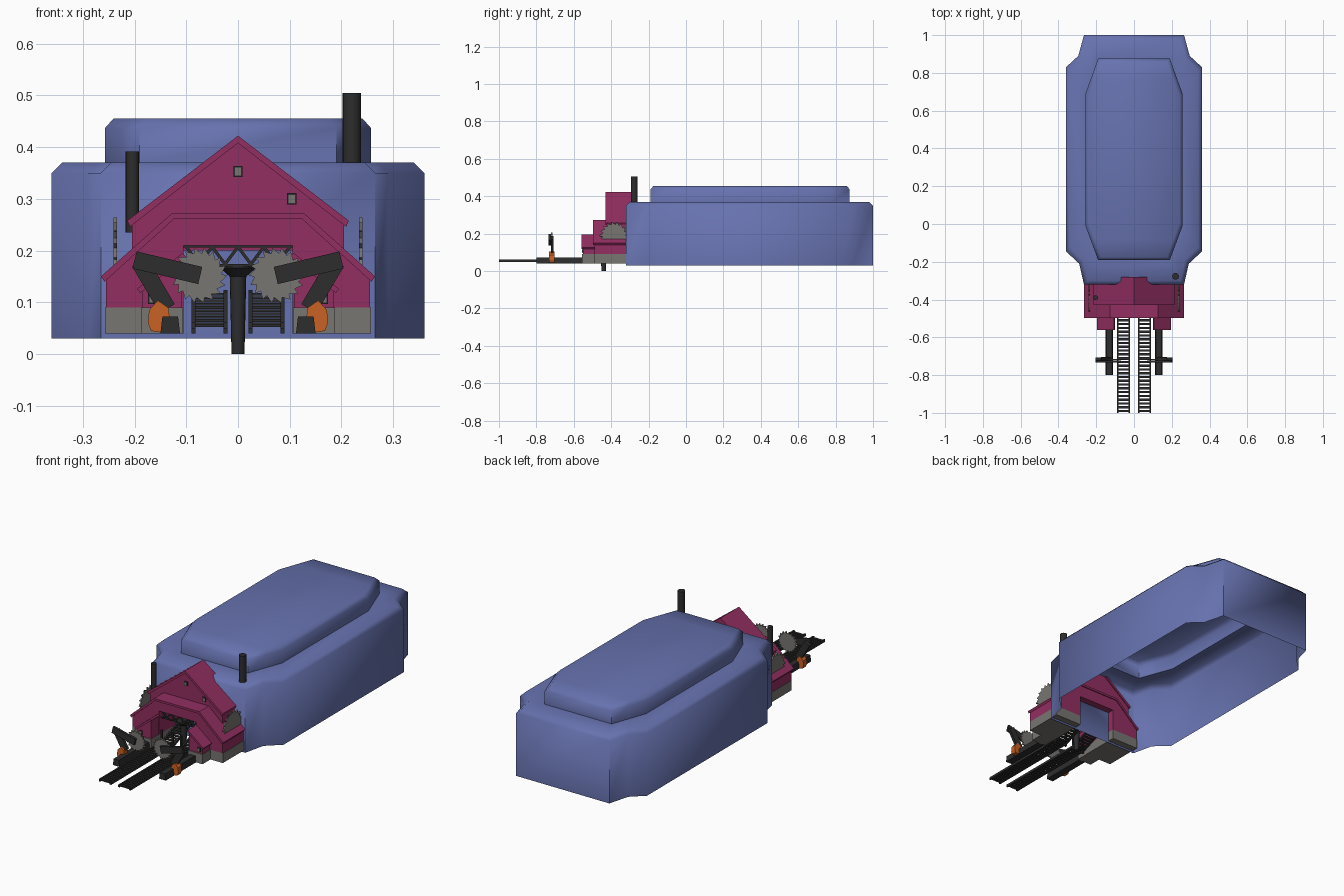
import bpy, bmesh, math
from mathutils import Vector, Matrix

cube = bpy.data.objects.get("Cube")
if cube:
    bpy.data.objects.remove(cube, do_unlink=True)


def material(name, rgb):
    m = bpy.data.materials.new(name)
    m.use_nodes = True
    m.diffuse_color = (*rgb, 1)
    m.node_tree.nodes["Principled BSDF"].inputs["Base Color"].default_value = (*rgb, 1)
    return m


BLUE = material("blue_shell", (0.135, 0.17, 0.43))
RED = material("maroon_siding", (0.29, 0.028, 0.12))
GREY = material("grey_stone", (0.19, 0.18, 0.17))
DARK = material("dark_iron", (0.026, 0.026, 0.026))
ORANGE = material("orange_drum", (0.58, 0.12, 0.018))
SIDES = (1, -1)


def finish(name, bm, mat, smooth=None):
    bmesh.ops.recalc_face_normals(bm, faces=bm.faces)
    mesh = bpy.data.meshes.new(name)
    bm.to_mesh(mesh)
    bm.free()
    mesh.materials.append(mat)
    ob = bpy.data.objects.new(name, mesh)
    bpy.context.collection.objects.link(ob)
    if smooth:
        bpy.ops.object.select_all(action='DESELECT')
        ob.select_set(True)
        bpy.context.view_layer.objects.active = ob
        bpy.ops.object.shade_smooth_by_angle(angle=math.radians(smooth))
    return ob


def prism(bm, pts, a, b, axis="y"):
    """Extrude a profile from a to b along the axis; the profile is (x, z) or (y, z)."""
    def place(p, d):
        return (p[0], d, p[1]) if axis == "y" else (d, p[0], p[1])
    lo = [bm.verts.new(place(p, a)) for p in pts]
    hi = [bm.verts.new(place(p, b)) for p in pts]
    bm.faces.new(lo)
    bm.faces.new(hi)
    n = len(pts)
    for i in range(n):
        j = (i + 1) % n
        bm.faces.new((lo[i], lo[j], hi[j], hi[i]))


def box(bm, x0, x1, y0, y1, z0, z1):
    prism(bm, [(x0, z0), (x1, z0), (x1, z1), (x0, z1)], y0, y1)


def bar(bm, p, q, width, a, b, axis="y"):
    """Straight bar between two profile points."""
    p, q = Vector(p), Vector(q)
    d = (q - p).normalized()
    n = Vector((-d.y, d.x)) * width / 2
    prism(bm, [p + n, q + n, q - n, p - n], a, b, axis)


def tube(bm, x, y, z0, z1, r0, r1):
    bmesh.ops.create_cone(bm, cap_ends=True, segments=16, radius1=r0, radius2=r1,
                          depth=z1 - z0, matrix=Matrix.Translation((x, y, (z0 + z1) / 2)))


def flip(pts, s):
    return [(s * x, z) for x, z in pts]


def mirrored(half):
    """Complete a symmetric profile from its +x half."""
    return half + flip(half[::-1], -1)


def saw(name, c, r, a, b, axis):
    bm = bmesh.new()
    pts = []
    for i in range(18):
        t = 2 * math.pi * i / 18
        for rr, dt in ((r, 0), (r * 0.8, 0.06)):
            pts.append((c[0] + rr * math.cos(t + dt), c[1] + rr * math.sin(t + dt)))
    prism(bm, pts, a, b, axis)
    finish(name, bm, GREY)


# Open-bottomed hall shell, lofted from rings
def ring(front, back, z, inset=0.0):
    def pull(p):
        return p[0] - inset, p[1] - math.copysign(inset, p[1] - 0.34)
    right = [pull(p) for p in front + back[::-1]]
    return [(x, y, z) for x, y in right] + [(-x, y, z) for x, y in right[::-1]]


wall_front = [(0.265, -0.32), (0.29, -0.21), (0.36, -0.145)]
wall_back = [(0.265, 1.0), (0.295, 0.89), (0.36, 0.83)]
top_front = [(0.19, -0.19), (0.2235, -0.1), (0.257, -0.01)]
top_back = [(0.19, 0.875), (0.2235, 0.7825), (0.257, 0.69)]
bm = bmesh.new()
rings = [ring(wall_front, wall_back, 0.03), ring(wall_front, wall_back, 0.35),
         ring(wall_front, wall_back, 0.37, 0.02), ring(top_front, top_back, 0.37),
         ring(top_front, top_back, 0.437), ring(top_front, top_back, 0.455, 0.016)]
loops = [[bm.verts.new(p) for p in r] for r in rings]
for low, high in zip(loops, loops[1:]):
    for i in range(len(low)):
        j = (i + 1) % len(low)
        bm.faces.new((low[i], low[j], high[j], high[i]))
bm.faces.new(loops[-1])
finish("hall_shell", bm, BLUE, 60)

# Mill house: stone footings, walls around the doorway, roofs
bm = bmesh.new()
for s in SIDES:
    box(bm, s * 0.105, s * 0.257, -0.49, -0.285, 0.04, 0.09)
    box(bm, s * 0.106, s * 0.187, -0.555, -0.49, 0.04, 0.09)
finish("stone_footings", bm, GREY)

bm = bmesh.new()
prism(bm, mirrored([(0.105, 0.21), (0.105, 0.09), (0.255, 0.09), (0.255, 0.148), (0.125, 0.262)]),
      -0.49, -0.285)
finish("lower_walls", bm, RED)

bm = bmesh.new()
prism(bm, mirrored([(0.258, 0.14), (0.265, 0.15), (0.128, 0.272)])
      [:3] + flip([(0.128, 0.272), (0.265, 0.15), (0.258, 0.14)], -1)
      + mirrored([(0.124, 0.261)])[::-1], -0.498, -0.28)
finish("lower_roof", bm, RED)

bm = bmesh.new()
prism(bm, mirrored([(0.205, 0.2), (0.205, 0.25), (0.001, 0.408)]), -0.42, -0.285)
finish("gable_walls", bm, RED)

bm = bmesh.new()
prism(bm, [(0, 0.422), (0.214, 0.258), (0.209, 0.246), (0, 0.408),
           (-0.209, 0.246), (-0.214, 0.258)], -0.43, -0.28)
finish("gable_roof", bm, RED)

# Porch sheds either side of the doorway
bm = bmesh.new()
for s in SIDES:
    prism(bm, flip([(0.108, 0.09), (0.185, 0.09), (0.185, 0.125), (0.108, 0.188)], s), -0.55, -0.49)
    bar(bm, (s * 0.104, 0.192), (s * 0.192, 0.122), 0.01, -0.56, -0.49)
finish("porch_sheds", bm, RED)

# Windows: dark frames with pale panes
for part, mat, grow, depth in (("window_frames", DARK, 0.003, 0.004), ("window_panes", GREY, 0, 0.006)):
    bm = bmesh.new()
    for x, z, y in ((0, 0.353, -0.42), (0.104, 0.3, -0.42), (0.165, 0.108, -0.55), (-0.165, 0.108, -0.55)):
        w, h = 0.006 + grow, 0.008 + grow
        box(bm, x - w, x + w, y - depth, y, z - h, z + h)
    finish(part, bm, mat)

# Chimneys
for name, x, y, z0, z1, r in (("tall_chimney", 0.22, -0.277, 0.3, 0.505, 0.018),
                              ("short_chimney", -0.204, -0.39, 0.235, 0.392, 0.013)):
    bm = bmesh.new()
    tube(bm, x, y, z0, z1, r, r)
    finish(name, bm, DARK, 40)

# Centre post with flared head
bm = bmesh.new()
tube(bm, 0, -0.44, 0, 0.15, 0.0125, 0.016)
tube(bm, 0, -0.44, 0.15, 0.166, 0.016, 0.034)
tube(bm, 0, -0.44, 0.166, 0.174, 0.034, 0.034)
finish("centre_post", bm, DARK, 40)

# Doorway truss
bm = bmesh.new()
for z in (0.172, 0.209):
    bar(bm, (-0.105, z), (0.105, z), 0.005, -0.475, -0.465)
for i in range(8):
    x = -0.1 + i * 0.025
    z0, z1 = (0.207, 0.174) if i % 2 == 0 else (0.174, 0.207)
    bar(bm, (x, z0), (x + 0.025, z1), 0.006, -0.475, -0.465)
finish("doorway_truss", bm, DARK)

# Feed tracks: rails and slats, flat outside and climbing indoors
knee, top = (-0.49, 0.055), (-0.33, 0.118)
for s, side in zip(SIDES, ("left", "right")):
    bm = bmesh.new()
    for x in (0.024, 0.086):
        a, b = s * (x - 0.004), s * (x + 0.004)
        bar(bm, (-1.0, 0.055), knee, 0.012, a, b, "x")
        bar(bm, knee, top, 0.012, a, b, "x")
        box(bm, a, b, -0.5, -0.49, 0.04, 0.12)
    for i in range(26):
        y = -0.996 + i * 0.02
        box(bm, s * 0.026, s * 0.084, y, y + 0.012, 0.052, 0.058)
    for i in range(10):
        p = Vector(knee).lerp(Vector(top), (i + 0.5) / 10)
        box(bm, s * 0.026, s * 0.084, p.x - 0.007, p.x + 0.007, p.y - 0.002, p.y + 0.003)
    finish(side + "_feed_track", bm, DARK)

# Saw arms on side rails
for s, side in zip(SIDES, ("left", "right")):
    bm = bmesh.new()
    prism(bm, flip([(0.112, 0.04), (0.15, 0.04), (0.146, 0.073), (0.116, 0.073)], s), -0.8, -0.55)
    finish(side + "_arm_rail", bm, DARK)

    bm = bmesh.new()
    prism(bm, flip([(0.128, 0.045), (0.138, 0.04), (0.168, 0.045), (0.174, 0.06), (0.172, 0.085),
                    (0.155, 0.104), (0.135, 0.09)], s), -0.732, -0.704)
    finish(side + "_arm_drum", bm, ORANGE)

    bm = bmesh.new()
    bar(bm, (s * 0.19, 0.178), (s * 0.137, 0.088), 0.034, -0.722, -0.708)
    bar(bm, (s * 0.2, 0.182), (s * 0.073, 0.152), 0.034, -0.734, -0.722)
    finish(side + "_saw_arm", bm, DARK)

    saw(side + "_arm_saw", (s * 0.075, 0.152), 0.054, -0.721, -0.714, "y")
    saw(side + "_wall_saw", (-0.385, 0.187), 0.078, s * 0.234, s * 0.241, "x")
